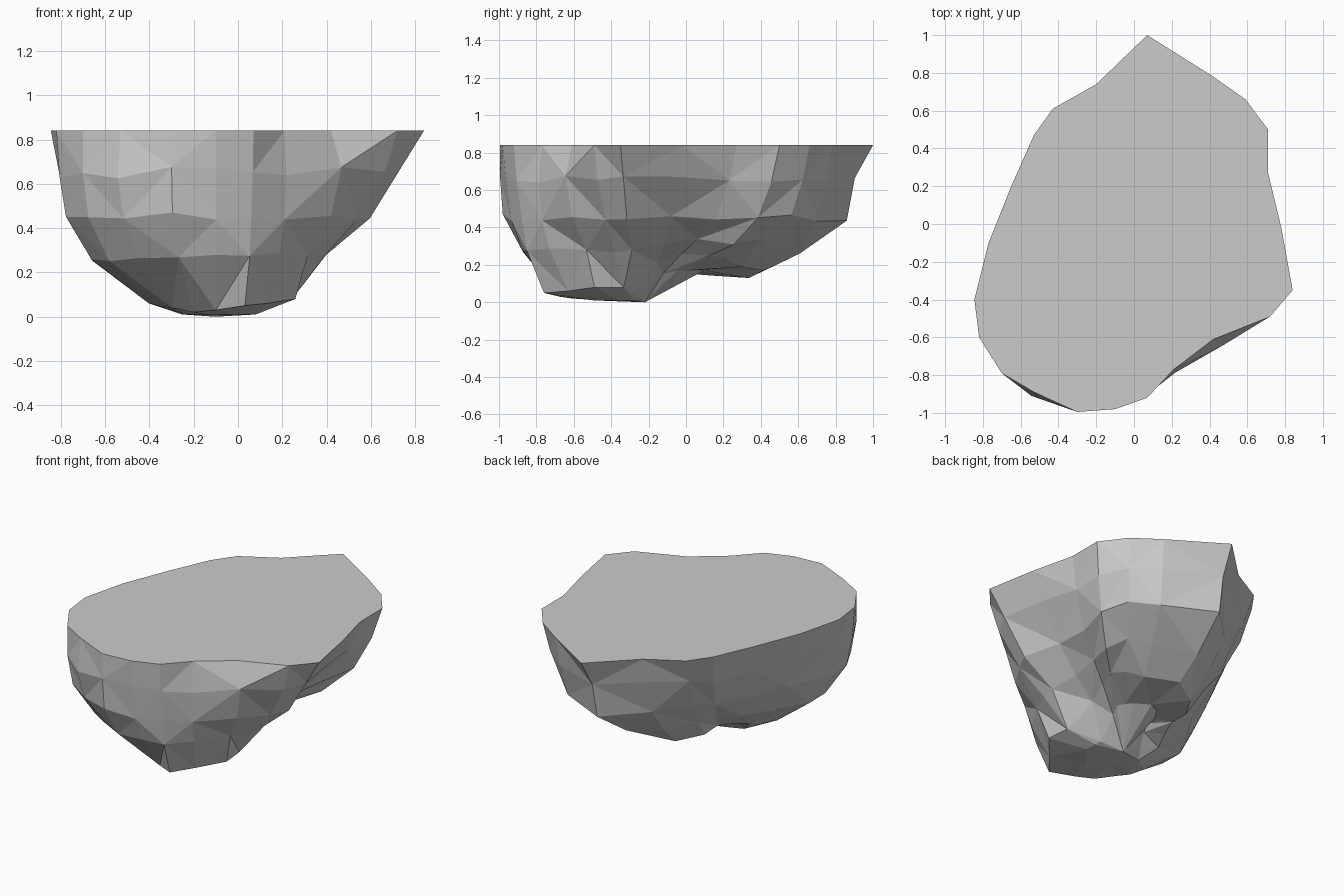
import bpy, bmesh, random

random.seed(4)
TOP = 0.84
PX, PY = -0.10, -0.22          # lowest point that all profiles run towards

# outline of the flat top, counter-clockwise from the back tip
rim = [(.07, 1.0), (-.20, .74), (-.43, .61), (-.53, .47), (-.65, .20), (-.77, -.10),
       (-.845, -.40), (-.82, -.60), (-.70, -.79), (-.53, -.89), (-.30, -.995), (-.10, -.98),
       (.07, -.92), (.21, -.77), (.42, -.61), (.72, -.49), (.84, -.35), (.78, -.02),
       (.71, .27), (.71, .50), (.59, .66), (.42, .78)]

# lower rings: share of the rim radius at each rim point
shoulder = [.92, .96, .92, .91, .92, .93, .95, .98, 1.0, 1.03, 1.0, .98,
            .98, 1.03, 1.09, .93, .89, .90, .92, .94, .96, .97]
waist = [.885, .88, .79, .76, .78, .83, .90, .94, .96, .97, .98, .94,
         .94, 1.0, 1.0, .78, .74, .70, .77, .84, .89, .92]
belly = [.68, .73, .62, .56, .60, .66, .75, .78, .80, .82, .84, .86,
         .90, .93, .80, .59, .53, .52, .58, .66, .70, .70]
belly_z = [.27, .27, .27, .27, .26, .26, .26, .26, .26, .26, .26, .27,
           .27, .28, .29, .27, .27, .31, .34, .30, .33, .29]
keel = [.52, .58, .48, .38, .36, .36, .40, .42, .44, .46, .50, .60,
        .77, .75, .69, .42, .34, .34, .40, .48, .50, .52]
keel_z = [.17, .13, .14, .15, .13, .10, .08, .06, .05, .04, .02, .03,
          .05, .06, .08, .08, .12, .21, .26, .25, .23, .19]

bm = bmesh.new()


def ring(shares, heights, jitter=0.0):
    """One loop of vertices between the rim and the low point."""
    return [bm.verts.new((PX + (x - PX) * s, PY + (y - PY) * s,
                          z + random.uniform(-jitter, jitter)))
            for (x, y), s, z in zip(rim, shares, heights)]


n = len(rim)
# notch under the back half, flat foot under the front half
notch_z = [0.01 + 0.16 * max(0.0, min(1.0, (y + 0.40) / 0.75)) for x, y in rim]
rings = [ring([1] * n, [TOP] * n),
         ring(shoulder, [.65] * n, .03),
         ring(waist, [.45] * n, .02),
         ring(belly, belly_z, .01),
         ring(keel, keel_z),
         ring([k * .5 for k in keel], notch_z)]

# flat cut top
bm.faces.new(rings[0])

# faceted sides, diagonals alternating
for r, (a, b) in enumerate(zip(rings, rings[1:])):
    for i in range(n):
        j = (i + 1) % n
        if (i + r) % 2:
            tris = ((a[i], b[i], b[j]), (a[i], b[j], a[j]))
        else:
            tris = ((a[i], b[i], a[j]), (a[j], b[i], b[j]))
        for t in tris:
            bm.faces.new(t)

# foot
foot = bm.verts.new((PX, PY, 0))
for i in range(n):
    bm.faces.new((rings[-1][i], foot, rings[-1][(i + 1) % n]))

bmesh.ops.recalc_face_normals(bm, faces=bm.faces)
mesh = bpy.data.meshes.new("floating_rock")
bm.to_mesh(mesh)
bm.free()
bpy.context.collection.objects.link(bpy.data.objects.new("floating_rock", mesh))
